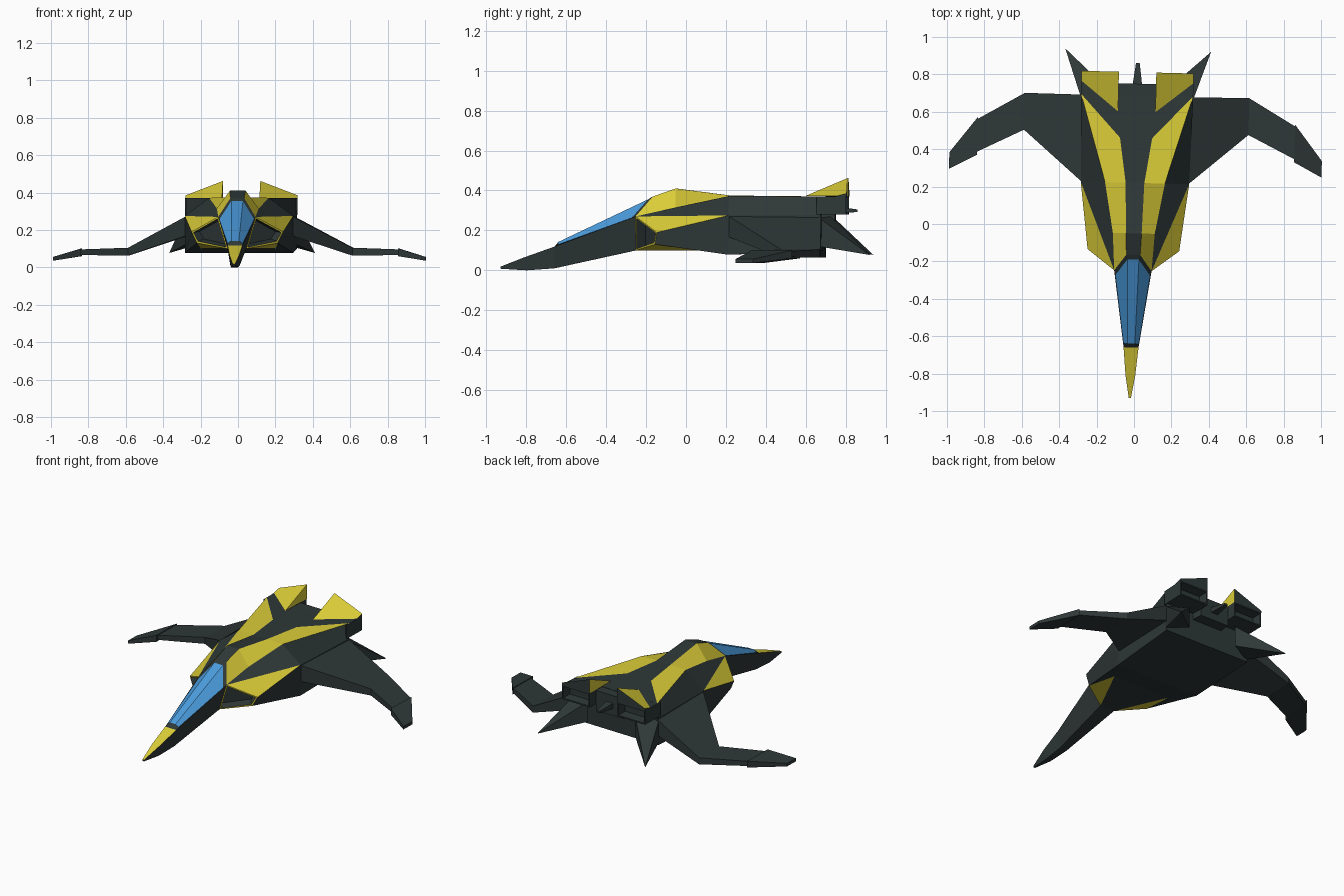
import bpy, bmesh
from mathutils import Matrix

if "Cube" in bpy.data.objects:
    bpy.data.objects.remove(bpy.data.objects["Cube"])

YAW = Matrix.Rotation(-0.024, 4, 'Z')   # the craft sits very slightly turned


def material(name, rgb):
    m = bpy.data.materials.new(name)
    m.diffuse_color = (*rgb, 1)
    m.use_nodes = True
    m.node_tree.nodes["Principled BSDF"].inputs["Base Color"].default_value = m.diffuse_color
    return m


DARK, YELLOW, BLUE = 0, 1, 2
MATS = [material("dark_grey", (0.028, 0.039, 0.039)),
        material("yellow", (0.72, 0.62, 0.04)),
        material("canopy_blue", (0.07, 0.33, 0.72))]


def facets(name, pts, panels, recess=()):
    """Mirrored low-poly shell. Lowercase = right-hand point, uppercase = its mirror.
    recess: (panel, rim colour, rim width, depth) for openings."""
    bm = bmesh.new()
    verts = {}
    for k, (x, y, z) in pts.items():
        verts[k] = bm.verts.new((x, y, z))
        verts[k.upper()] = bm.verts.new((-x, y, z))
    made, holes = set(), []
    rec = {r[0]: r for r in recess}
    for colour, words in panels.items():
        for w in words.split():
            for side in (w, w.swapcase()):
                key = frozenset(side)
                if key in made:
                    continue
                made.add(key)
                f = bm.faces.new([verts[c] for c in side])
                f.material_index = colour
                if w in rec:
                    holes.append((f, rec[w]))
    bmesh.ops.recalc_face_normals(bm, faces=bm.faces[:])
    for f, (_, rim, width, depth) in holes:
        ring = bmesh.ops.inset_individual(bm, faces=[f], thickness=width, depth=0)
        for r in ring["faces"]:
            r.material_index = rim
        f.material_index = DARK
        bmesh.ops.inset_individual(bm, faces=[f], thickness=0.006, depth=-depth)
    bm.transform(YAW)
    me = bpy.data.meshes.new(name)
    bm.to_mesh(me)
    bm.free()
    for m in MATS:
        me.materials.append(m)
    ob = bpy.data.objects.new(name, me)
    bpy.context.collection.objects.link(ob)
    return ob


def blade(name, inner, outer):
    """Wing panel between two stations (x, y_front, y_back, z_top, z_bottom)."""
    pts = {}
    for keys, (x, y0, y1, zt, zb) in (("abcd", inner), ("efgh", outer)):
        for k, y, z in zip(keys, (y0, y1, y1, y0), (zt, zt, zb, zb)):
            pts[k] = (x, y, z)
    facets(name, pts, {DARK: "abcd efgh abfe bcgf cdhg daeh"})


# Main body: nose, canopy, hood, intakes and rear hull
nose = dict(a=(.006, -.93, .018), b=(.005, -.93, .008), c=(.026, -.81, .065),
            d=(.018, -.80, 0), e=(.040, -.66, .118), f=(.025, -.66, .01))
canopy = dict(o=(.041, -.64, .129), g=(.020, -.64, .142), h=(.031, -.19, .355),
              n=(.093, -.275, .257))
hood = dict(s=(.100, -.25, .27), i=(.050, -.25, .10), j=(.037, -.165, .37),
            q=(.042, -.05, .41), r=(.050, .22, .375), p=(.112, -.05, .315),
            t=(.160, .22, .372))
intake = dict(u=(.290, .22, .275), v=(.245, -.14, .19), w=(.215, -.15, .13),
              y=(.200, .07, .10), x=(.290, .22, .078))
rear = dict(z=(.300, .68, .10), l=(.300, .68, .275), k=(.300, .69, .37),
            m=(.086, .46, .372))
facets("fuselage", {**nose, **canopy, **hood, **intake, **rear}, {
    DARK: "acdb cefd eons esif bdDB dfFD fiIF abBA eogGOE nsjh hjJH jqQJ qrRQ "
          "sutp svwi vwxu wxy iyYI yxXY xzZX rmMR mkKM tulk uxzl klzZLK",
    YELLOW: "acCA ceEC spqj ptrq svu iwy tkmr",
    BLUE: "ghHG onhg"}, [("svwi", YELLOW, .012, .05)])

# Wings in three drooping panels
blade("inner_wing", (.28, .215, .685, .275, .17), (.60, .49, .687, .105, .063))
blade("middle_wing", (.60, .49, .687, .105, .063), (.852, .365, .54, .096, .066))
blade("wing_tip", (.848, .35, .552, .101, .06), (.996, .272, .36, .056, .036))

# Engine housings with open exhausts
box = dict(a=(.10, .66, .369), b=(.30, .66, .369), c=(.30, .81, .372), d=(.10, .81, .372),
           e=(.10, .66, .28), f=(.30, .66, .28), g=(.30, .81, .28), h=(.10, .81, .28))
facets("engine_housing", box, {DARK: "abcd efgh abfe bcgf cdhg daeh"},
       [("cdhg", DARK, .012, .06)])

# Raised wedge flaps over the engines
facets("engine_flap", dict(a=(.10, .60, .372), b=(.30, .76, .372), c=(.30, .812, .385),
                           d=(.10, .812, .462), e=(.10, .812, .37), f=(.30, .812, .37)),
       {YELLOW: "abcd ade", DARK: "dcfe bcf abfe"})

# Rear block between the engines and its tail spike
facets("tail_block", dict(a=(.11, .62, .368), b=(.10, .75, .368), c=(.10, .75, .24),
                          d=(.11, .62, .24)), {DARK: "abBA bcCB cdDC adDA abcd"})
facets("tail_spike", dict(a=(.026, .74, .32), b=(.026, .74, .285), c=(.010, .86, .305),
                          d=(.010, .86, .292)), {DARK: "acCA cdDC dbBD abBA acdb"})

# Swept rear fins
facets("rear_fin", dict(a=(.30, .67, .265), b=(.30, .67, .12), c=(.17, .73, .14),
                        d=(.17, .73, .27), e=(.39, .93, .077)),
       {DARK: "abcd abe bce cde dae"})
